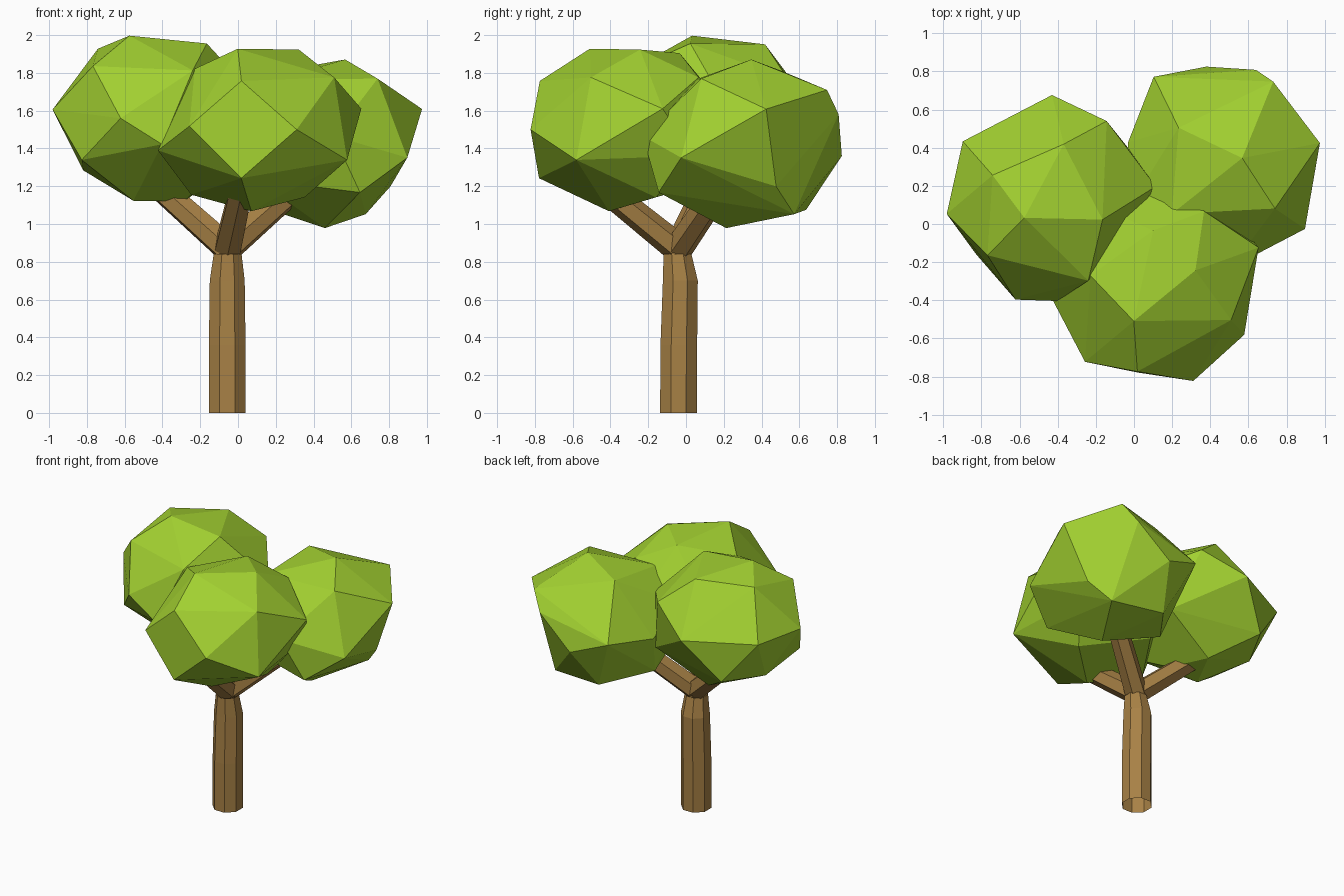
import bpy, bmesh
from math import cos, sin, pi, radians, sqrt
from mathutils import Vector

if "Cube" in bpy.data.objects:
    bpy.data.objects.remove(bpy.data.objects["Cube"])


def material(name, color):
    m = bpy.data.materials.new(name)
    m.diffuse_color = (*color, 1)
    m.use_nodes = True
    m.node_tree.nodes["Principled BSDF"].inputs["Base Color"].default_value = m.diffuse_color
    return m


LEAF = material("leaf_green", (0.36, 0.63, 0.03))
BARK = material("bark_brown", (0.39, 0.22, 0.06))


def finish(bm, name, mat):
    mesh = bpy.data.meshes.new(name)
    bmesh.ops.recalc_face_normals(bm, faces=bm.faces)
    bm.to_mesh(mesh)
    bm.free()
    mesh.materials.append(mat)
    bpy.context.collection.objects.link(bpy.data.objects.new(name, mesh))


def limb(name, path, sides, flat_rings=False):
    """Open-ended faceted tube through (x, y, z, radius) stations."""
    bm = bmesh.new()
    up = Vector((0, 0, 1))
    axis = up if flat_rings else Vector(path[-1][:3]) - Vector(path[0][:3])
    rot = up.rotation_difference(axis)
    angles = [2 * pi * (i + 0.5) / sides for i in range(sides)]
    rings = [[bm.verts.new(Vector((x, y, z)) + rot @ Vector((r * cos(a), r * sin(a), 0)))
              for a in angles] for x, y, z, r in path]
    for lo, hi in zip(rings, rings[1:]):
        for i in range(sides):
            j = (i + 1) % sides
            bm.faces.new((lo[i], lo[j], hi[j], hi[i]))
    finish(bm, name, BARK)


def foliage(name, centre, corners, radius=0.56, half_height=0.46):
    """Faceted clump: hull of (azimuth, height[, reach]) corners on a squashed sphere."""
    bm = bmesh.new()
    for az, h, *reach in corners:
        r = radius * sqrt(1 - h * h) * (reach[0] if reach else 1)
        a = radians(az)
        bm.verts.new(Vector(centre) + Vector((r * cos(a), r * sin(a), half_height * h)))
    bmesh.ops.convex_hull(bm, input=bm.verts)
    unused = [v for v in bm.verts if not v.link_faces]
    bmesh.ops.delete(bm, geom=unused, context='VERTS')
    finish(bm, name, LEAF)


# Trunk
limb("trunk", [(-0.057, -0.04, 0, 0.105), (-0.057, -0.038, 0.36, 0.105),
               (-0.057, -0.03, 0.7, 0.1), (-0.055, -0.045, 0.84, 0.08)], 8, True)

# Branches fanning out from the fork
fork = (-0.055, -0.04, 0.87)
for name, tip in (("left_branch", (-0.47, 0.13, 1.24)),
                  ("front_branch", (0.02, -0.45, 1.2)),
                  ("right_branch", (0.34, 0.2, 1.22))):
    limb(name, [(*fork, 0.078), (*tip, 0.068)], 6)

# Leaf clumps
foliage("left_foliage", (-0.43, 0.13, 1.56), [
    (214, .95), (158, .8), (338, .86), (78, .85),
    (221, .6), (294, .55), (55, .45),
    (188, .1), (250, 0), (147, .1), (90, .1, .98), (7, .2), (273, -.3),
    (216, -.48), (165, -.6, .9), (120, -.55), (30, -.5), (310, -.7),
    (225, -.95), (80, -.95), (330, -.95)])
foliage("front_foliage", (0.11, -0.30, 1.50), [
    (242, .93, 1.15), (15, .92), (92, .88), (175, .7, .85),
    (259, .56, 1.04), (333, .6), (55, .6),
    (18, .24, 1.05), (291, 0), (229, .04), (130, .2), (80, .15), (191, -.24),
    (329, -.35, 1.04), (40, -.3), (259, -.56, 1.05), (110, -.6), (165, -.75),
    (250, -.94, .6), (30, -.78, .8)])
foliage("right_foliage", (0.46, 0.315, 1.42), [
    (16, .98), (140, .85), (320, .76), (225, .75),
    (58, .63, 1.17), (70, .35), (12, .41, 1.03), (275, .1, .98), (205, .3),
    (128, .1, 1.04), (167, 0, .9), (99, -.13, .93), (322, -.15), (225, -.4),
    (292, -.55, 1.06), (25, -.48, .78), (120, -.75), (180, -.65), (50, -.8), (270, -.96, .65)])
